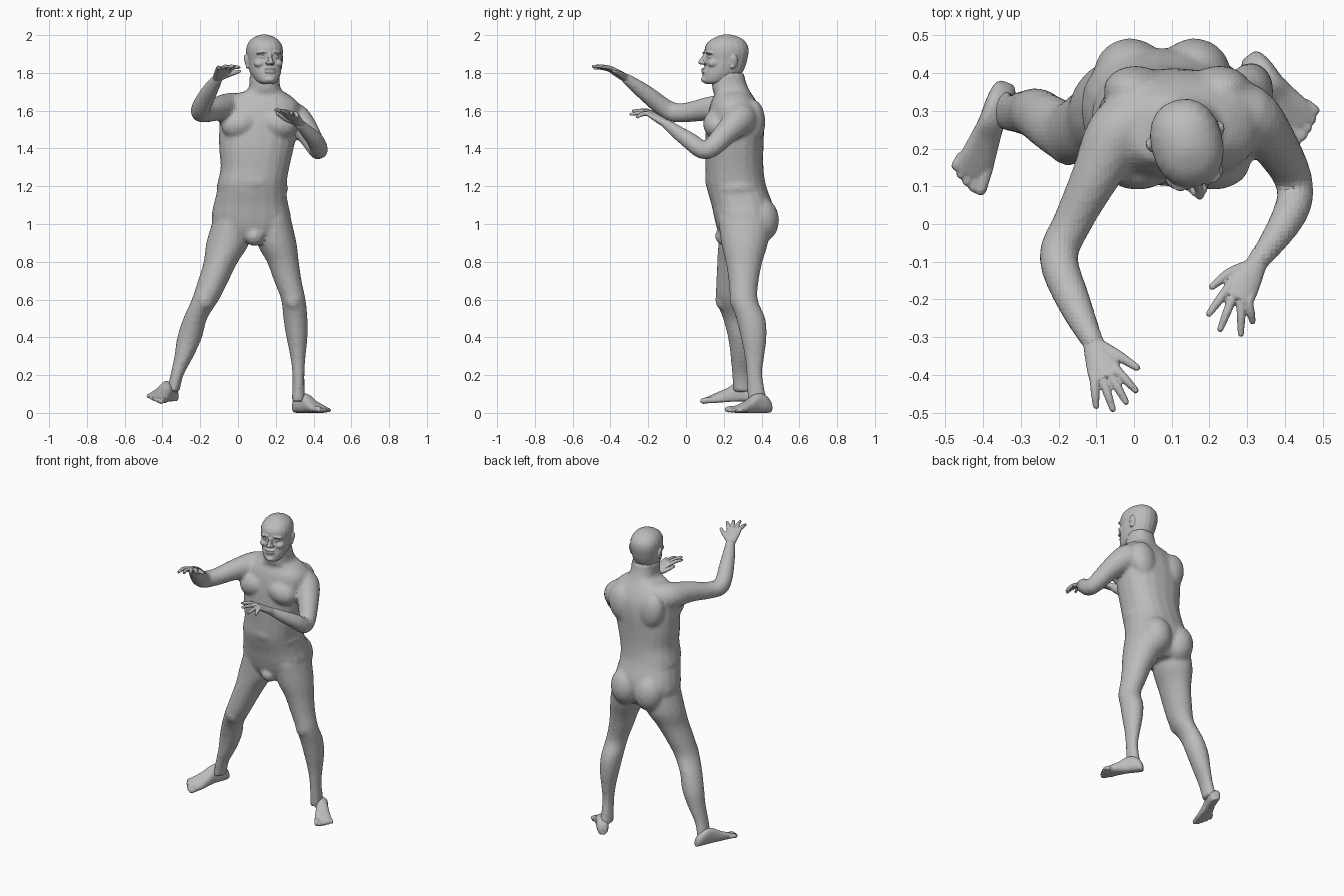
import bpy, bmesh, math
from mathutils import Vector, Matrix

cube = bpy.data.objects.get("Cube")
if cube:
    bpy.data.objects.remove(cube, do_unlink=True)

UP = Vector((0, 0, 1))
SIDES = 20

clay = bpy.data.materials.new("clay grey")
clay.use_nodes = True
clay.diffuse_color = (0.5, 0.5, 0.5, 1)
clay.node_tree.nodes["Principled BSDF"].inputs["Base Color"].default_value = clay.diffuse_color


def smooth_rows(rows, steps=4):
    """Catmull-Rom interpolation of rows of numbers."""
    out = []
    for i in range(len(rows) - 1):
        a, b, c, d = rows[max(i - 1, 0)], rows[i], rows[i + 1], rows[min(i + 2, len(rows) - 1)]
        for s in range(steps):
            t = s / steps
            out.append([q + t / 2 * (r - p + t * (2 * p - 5 * q + 4 * r - u + t * (3 * (q - r) + u - p)))
                        for p, q, r, u in zip(a, b, c, d)])
    return out + [list(rows[-1])]


def loft(bm, rings, power=1.0):
    """Closed skin over rings of (centre, first axis, second axis)."""
    def bend(v):
        return math.copysign(abs(v) ** power, v)
    loops = []
    for centre, a, b in rings:
        angles = [math.tau * k / SIDES for k in range(SIDES)]
        loops.append([bm.verts.new(centre + a * bend(math.cos(t)) + b * bend(math.sin(t))) for t in angles])
    faces = [bm.faces.new((p[k - 1], p[k], q[k], q[k - 1]))
             for p, q in zip(loops, loops[1:]) for k in range(SIDES)]
    faces += [bm.faces.new(loops[0]), bm.faces.new(loops[-1])]
    bmesh.ops.recalc_face_normals(bm, faces=faces)


def stack(bm, rows, power=1.0):
    """Loft of level sections given as z, x range, y range."""
    loft(bm, [(Vector(((x0 + x1) / 2, (y0 + y1) / 2, z)), Vector(((x1 - x0) / 2, 0, 0)), Vector((0, (y1 - y0) / 2, 0)))
              for z, x0, x1, y0, y1 in smooth_rows(rows)], power)


def tube(bm, rows, steps=4):
    """Round-ended tube through points given as x, y, z, radius."""
    rows = smooth_rows(rows, steps)
    points = [Vector(r[:3]) for r in rows]
    rings = []
    for i, p in enumerate(points):
        along = (points[min(i + 1, len(points) - 1)] - points[max(i - 1, 0)]).normalized()
        a = along.cross(UP if abs(along.z) < 0.9 else Vector((1, 0, 0))).normalized()
        b = along.cross(a)
        r = rows[i][3]
        rings.append((p, a * r, b * r))
        if i == len(points) - 1:
            rings += [(p + along * r * k, a * r * w, b * r * w) for k, w in ((0.5, 0.85), (0.85, 0.5))]
    loft(bm, rings)


def blob(bm, centre, radii, turn=0):
    bmesh.ops.create_uvsphere(bm, u_segments=20, v_segments=12, radius=1, matrix=Matrix.Translation(centre)
                              @ Matrix.Rotation(turn, 4, 'Y') @ Matrix.Diagonal((*radii, 1)))


def finish(name, bm, voxel, rounds):
    """Fuse the overlapping volumes into one skin."""
    mesh = bpy.data.meshes.new(name)
    bm.to_mesh(mesh)
    bm.free()
    mesh.materials.append(clay)
    obj = bpy.data.objects.new(name, mesh)
    bpy.context.collection.objects.link(obj)
    fuse = obj.modifiers.new("fuse", 'REMESH')
    fuse.mode, fuse.voxel_size = 'VOXEL', voxel
    relax = obj.modifiers.new("relax", 'SMOOTH')
    relax.factor, relax.iterations = 0.5, rounds
    return obj


# Trunk from seat to neck
body = bmesh.new()
stack(body, [(0.91, 0, .17, .2, .4), (.96, -.11, .25, .17, .44), (1.03, -.14, .28, .15, .465),
             (1.1, -.13, .267, .135, .46), (1.17, -.112, .256, .115, .435), (1.22, -.108, .258, .105, .42),
             (1.3, -.092, .272, .103, .41), (1.4, -.1, .295, .1, .41), (1.5, -.1, .315, .105, .413),
             (1.58, -.09, .33, .115, .405), (1.64, -.07, .32, .13, .38), (1.685, -.02, .27, .15, .35),
             (1.71, .05, .23, .14, .335), (1.76, .06, .22, .135, .315), (1.8, .06, .22, .14, .31)], 0.85)

# Legs: thigh, knee, calf and ankle sections
stack(body, [(1.03, -.13, .07, .17, .44), (.9, -.168, .06, .17, .43), (.8, -.182, 0, .165, .385),
             (.7, -.212, -.05, .16, .35), (.6, -.245, -.1, .16, .325), (.5, -.29, -.163, .195, .345),
             (.4, -.322, -.19, .222, .36), (.3, -.337, -.235, .235, .355), (.2, -.358, -.288, .243, .345),
             (.11, -.38, -.31, .25, .355)])
stack(body, [(1.03, .1, .28, .17, .45), (.9, .1, .31, .185, .435), (.8, .153, .322, .21, .405),
             (.7, .19, .337, .225, .385), (.6, .228, .358, .235, .38), (.5, .24, .368, .265, .42),
             (.4, .256, .368, .29, .427), (.3, .276, .358, .31, .415), (.2, .288, .352, .32, .405),
             (.06, .285, .355, .325, .43)])

# Arms from shoulder to wrist
tube(body, [(.23, .29, 1.56, .095), (.3, .285, 1.555, .086), (.365, .22, 1.49, .065), (.425, .11, 1.39, .05),
            (.41, .02, 1.44, .046), (.325, -.105, 1.53, .028)])
tube(body, [(.02, .28, 1.6, .09), (-.045, .235, 1.61, .085), (-.105, .12, 1.61, .064), (-.165, 0, 1.59, .052),
            (-.2, -.09, 1.6, .052), (-.158, -.21, 1.69, .045), (-.108, -.315, 1.77, .029)])

# Paired muscle masses: seat, chest, shoulder blades, flanks
for side in (-1, 1):
    blob(body, (.075 + side * .085, .395, 1.02), (.098, .098, .12))
    blob(body, (.11 + side * .1, .16, 1.53), (.1, .07, .075), side * 0.3)
    blob(body, (.115 + side * .11, .355, 1.54), (.085, .065, .12), side * 0.2)
    blob(body, (.075 + side * .12, .27, 1.19), (.07, .11, .055))
# Belly, groin and kneecaps
blob(body, (.085, .2, 1.23), (.14, .1, .09))
blob(body, (.088, .215, .935), (.052, .062, .052))
blob(body, (-.175, .19, .6), (.045, .035, .055))
blob(body, (.292, .265, .6), (.045, .035, .055))
finish("body", body, 0.012, 5)

# Head skull, then features, in a frame that is turned a little to its left
head = bmesh.new()
stack(head, [(z, -w, w, front, back) for z, w, front, back in (
    (1.742, .03, -.115, -.04), (1.755, .055, -.128, .02), (1.79, .075, -.129, .075), (1.83, .085, -.12, .098),
    (1.87, .09, -.115, .11), (1.91, .095, -.118, .117), (1.945, .09, -.112, .112), (1.975, .071, -.085, .09),
    (1.995, .04, -.045, .052), (2.003, .012, -.014, .02))], 0.9)
tube(head, [(0, -.115, 1.9, .009), (0, -.13, 1.875, .011), (0, -.143, 1.856, .013)])
for side in (-1, 1):
    blob(head, (side * .014, -.128, 1.852), (.011, .014, .009))
    blob(head, (side * .036, -.1, 1.908), (.034, .022, .009), side * 0.15)
    blob(head, (side * .036, -.1, 1.885), (.016, .013, .008))
    blob(head, (side * .048, -.085, 1.85), (.03, .03, .022))
    blob(head, (side * .093, .018, 1.862), (.011, .02, .036), side * 0.25)
    blob(head, (side * .092, .01, 1.835), (.008, .012, .014))
for z, reach in ((1.819, .013), (1.805, .012)):
    blob(head, (0, -.124, z), (.03, reach, .007))
blob(head, (0, -.118, 1.765), (.028, .021, .018))
head.transform(Matrix.Translation((.14, .215, 0)) @ Matrix.Rotation(math.radians(14), 4, 'Z'))
finish("head", head, 0.0055, 3)


def hand(name, wrist, knuckle, inward, thumb, tips):
    """Palm, four fingers and thumb; inward is +1 where the thumb lies towards +x."""
    bm = bmesh.new()
    wrist, knuckle = Vector(wrist), Vector(knuckle)
    along = (knuckle - wrist).normalized()
    side = Vector((-along.y, along.x, 0)).normalized() * inward
    up = side.cross(along) * inward
    loft(bm, [(wrist.lerp(knuckle, t), side * w, up * h) for t, w, h in (
        (-.3, .029, .027), (0, .028, .022), (.35, .036, .021), (.75, .044, .018), (1.1, .042, .013))])
    for i, tip in enumerate(tips):
        tip = Vector(tip)
        root = knuckle + side * (.033 - .022 * i)
        middle = root.lerp(tip, 0.5) + UP * .005
        tube(bm, [(*(root - along * .02), .012), (*root, .0125), (*middle, .0115), (*root.lerp(tip, 0.94), .0085)], 3)
    start = wrist.lerp(knuckle, 0.2) + side * .016
    bend = wrist.lerp(knuckle, 0.62) + side * .05 - UP * .006
    tube(bm, [(*start, .018), (*bend, .0145), (*start.lerp(Vector(thumb), 0.93), .0095)], 3)
    finish(name, bm, 0.0042, 3)


hand("left_hand", (.325, -.105, 1.53), (.275, -.19, 1.585), -1, (.2, -.17, 1.59),
     [(.195, -.243, 1.605), (.226, -.285, 1.6), (.283, -.298, 1.58), (.315, -.262, 1.565)])
hand("right_hand", (-.108, -.315, 1.77), (-.075, -.4, 1.82), 1, (.015, -.385, 1.81),
     [(.008, -.445, 1.83), (-.018, -.477, 1.835), (-.054, -.497, 1.835), (-.1, -.488, 1.825)])


def foot(name, heel, toe, inward, roll):
    """Wedge-shaped foot with five toes; inward is the sign of x of the big-toe side."""
    bm = bmesh.new()
    heel, toe = Vector(heel), Vector(toe)
    along = (toe - heel).normalized()
    side = (Vector((along.y, -along.x, 0)).normalized() * -inward - UP * roll).normalized()
    if side.x * inward < 0:
        side = -side - 2 * roll * UP
    loft(bm, [(heel.lerp(toe, t) + UP * h / 2, side * w, UP * h / 2) for t, w, h in smooth_rows([
        (.01, .018, .04), (.06, .032, .07), (.2, .038, .1), (.38, .037, .1), (.55, .043, .07),
        (.74, .051, .046), (.87, .048, .03)])], 0.8)
    for i, reach in enumerate((.95, .96, .93, .89, .84)):
        radius = .0165 if i == 0 else .0125
        offset = side * (.036 - .0205 * i) + UP * radius
        base, tip = heel.lerp(toe, 0.72) + offset * 0.95, heel.lerp(toe, reach) + offset * 1.1
        tube(bm, [(*(base + UP * .004), radius), (*(base.lerp(tip, 0.5) + UP * .004), radius), (*tip, radius)], 3)
    finish(name, bm, 0.006, 3)


foot("left_foot", (.3, .448, 0), (.468, .235, 0), -1, 0)
foot("right_foot", (-.335, .378, .065), (-.447, .09, .058), 1, 0.35)
